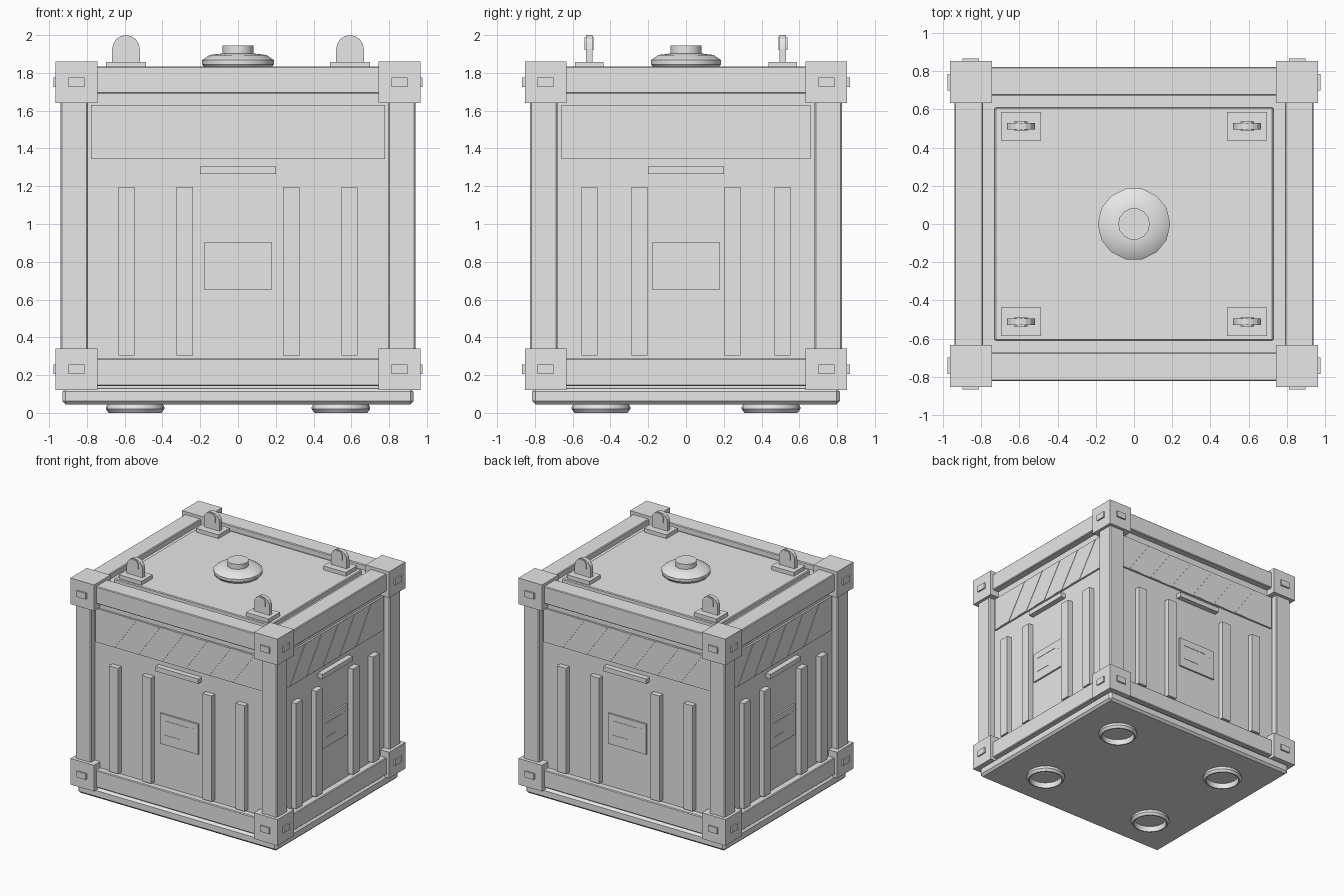
import bpy, bmesh, math
from mathutils import Matrix

if "Cube" in bpy.data.objects:
    bpy.data.objects.remove(bpy.data.objects["Cube"])

grey = bpy.data.materials.new("light grey")
grey.diffuse_color = (0.8, 0.8, 0.8, 1)
grey.use_nodes = True
grey.node_tree.nodes["Principled BSDF"].inputs["Base Color"].default_value = grey.diffuse_color


def finish(name, bm, bevel=0.0, smooth=False):
    bmesh.ops.recalc_face_normals(bm, faces=bm.faces)
    me = bpy.data.meshes.new(name)
    bm.to_mesh(me)
    bm.free()
    me.materials.append(grey)
    ob = bpy.data.objects.new(name, me)
    bpy.context.collection.objects.link(ob)
    if bevel:
        mod = ob.modifiers.new("bevel", 'BEVEL')
        mod.width, mod.segments = bevel, 1
    if smooth:
        bpy.ops.object.select_all(action='DESELECT')
        ob.select_set(True)
        bpy.context.view_layer.objects.active = ob
        bpy.ops.object.shade_smooth_by_angle(angle=math.radians(35))
    return ob


def box(name, centre, size, bevel=0.0):
    bm = bmesh.new()
    bmesh.ops.create_cube(bm, size=1)
    bmesh.ops.scale(bm, vec=size, verts=bm.verts)
    bmesh.ops.translate(bm, vec=centre, verts=bm.verts)
    return finish(name, bm, bevel)


def prism(name, outline, matrix, depth):
    """Extrude a 2D outline by depth along its local z, centred."""
    bm = bmesh.new()
    f = bm.faces.new([bm.verts.new((u, v, -depth / 2)) for u, v in outline])
    r = bmesh.ops.extrude_face_region(bm, geom=[f])
    new = [v for v in r['geom'] if isinstance(v, bmesh.types.BMVert)]
    bmesh.ops.translate(bm, vec=(0, 0, depth), verts=new)
    bm.transform(matrix)
    return finish(name, bm)


def lathe(name, profile, centre, sides, closed=False):
    bm = bmesh.new()
    rings = [[bm.verts.new((centre[0] + r * math.cos(2 * math.pi * i / sides),
                            centre[1] + r * math.sin(2 * math.pi * i / sides), z))
              for i in range(sides)] for r, z in profile]
    pairs = list(zip(rings, rings[1:]))
    if closed:
        pairs.append((rings[-1], rings[0]))
    else:
        bm.faces.new(rings[0])
        bm.faces.new(rings[-1])
    for a, b in pairs:
        for i in range(sides):
            j = (i + 1) % sides
            bm.faces.new((a[i], a[j], b[j], b[i]))
    return finish(name, bm, smooth=True)


# Main body, base slab and lid
box("body", (0, 0, 0.955), (1.77, 1.54, 1.67))
box("base_slab", (0, 0, 0.0875), (1.86, 1.63, 0.085), 0.018)
box("lid", (0, 0, 1.80), (1.46, 1.22, 0.05), 0.006)

# Frame rails along x and y, top and bottom
for level, z in (("bottom", 0.215), ("top", 1.7625)):
    for s in (-1, 1):
        box(f"{level}_rail_x", (0, s * 0.7475, z), (1.60, 0.15, 0.145), 0.006)
        box(f"{level}_rail_y", (s * 0.865, 0, z), (0.15, 1.36, 0.145), 0.006)

# Corner posts, corner blocks with studs, feet and lifting lugs
arch = [(0.073, 1.85)]
arch += [(0.073 * math.cos(a * math.pi / 8), 1.927 + 0.073 * math.sin(a * math.pi / 8))
         for a in range(9)]
arch += [(-0.073, 1.85)]
inner = [(0.036, 1.92), (0.036, 1.965), (0.02, 1.99), (-0.02, 1.99),
         (-0.036, 1.965), (-0.036, 1.92)]
for sx in (-1, 1):
    for sy in (-1, 1):
        box("corner_post", (sx * 0.8675, sy * 0.7525, 0.99), (0.145, 0.145, 1.5), 0.008)
        for z in (0.23, 1.75):
            box("corner_block", (sx * 0.855, sy * 0.743, z), (0.22, 0.22, 0.22))
            box("stud_x", (sx * 0.96, sy * 0.743, z), (0.034, 0.085, 0.05))
            box("stud_y", (sx * 0.855, sy * 0.85, z), (0.085, 0.034, 0.05))
        lathe("foot_ring", [(0.145, 0.05), (0.155, 0.03), (0.155, 0.02), (0.14, 0.0),
                            (0.13, 0.0), (0.125, 0.05)],
              (sx * 0.545, sy * 0.45), 20, closed=True)
        box("lug_pad", (sx * 0.593, sy * 0.513, 1.84), (0.21, 0.15, 0.035))
        place = Matrix.Translation((sx * 0.593, sy * 0.513, 0)) @ Matrix.Rotation(math.pi / 2, 4, 'X')
        prism("lifting_lug", arch, place, 0.034)
        prism("lug_eye", inner, place, 0.048)

# Round cap on the lid
lathe("cap", [(0.17, 1.82), (0.19, 1.845), (0.19, 1.868), (0.15, 1.895), (0.08, 1.903)], (0, 0), 14)
lathe("cap_knob", [(0.083, 1.89), (0.083, 1.945)], (0, 0), 14)


def dress_side(angle, face, half, ribs):
    """Panel details for one wall: u along the wall, z up, depth outward."""
    turn = Matrix.Rotation(angle, 4, 'Z')

    def plate(name, u, z, w, h, proud, bevel=0.0):
        ob = box(name, (u, -face - proud / 2 + 0.005, z), (w, proud + 0.01, h), bevel)
        ob.data.transform(turn)

    for r in ribs:
        for s in (-1, 1):
            plate("rib", s * r, 0.75, 0.085, 0.89, 0.045)
    plate("grip_bar", 0, 1.285, 0.40, 0.04, 0.045)
    plate("label_plate", 0, 0.778, 0.355, 0.255, 0.015)
    # raised marks on the label
    plate("label_mark", -0.02, 0.85, 0.22, 0.008, 0.018)
    plate("label_mark", -0.06, 0.73, 0.14, 0.008, 0.018)
    plate("label_mark", 0.13, 0.845, 0.012, 0.035, 0.018)
    # hazard band with slanted stripes
    plate("hazard_band", 0, 1.4875, half * 2, 0.285, 0.015)
    lean, width = 0.2, 0.11
    count = int((2 * half - lean) / (2 * width))
    start = -count * width - lean / 2 + width / 2
    for i in range(count):
        u = start + i * 2 * width
        quad = [(u, 1.347), (u + width, 1.347), (u + width + lean, 1.628), (u + lean, 1.628)]
        m = turn @ Matrix.Translation((0, -face - 0.015, 0)) @ Matrix.Rotation(math.pi / 2, 4, 'X')
        prism("hazard_stripe", quad, m, 0.006)


for k in range(4):
    if k % 2 == 0:
        dress_side(k * math.pi / 2, 0.77, 0.778, (0.59, 0.282))
    else:
        dress_side(k * math.pi / 2, 0.885, 0.66, (0.512, 0.245))
